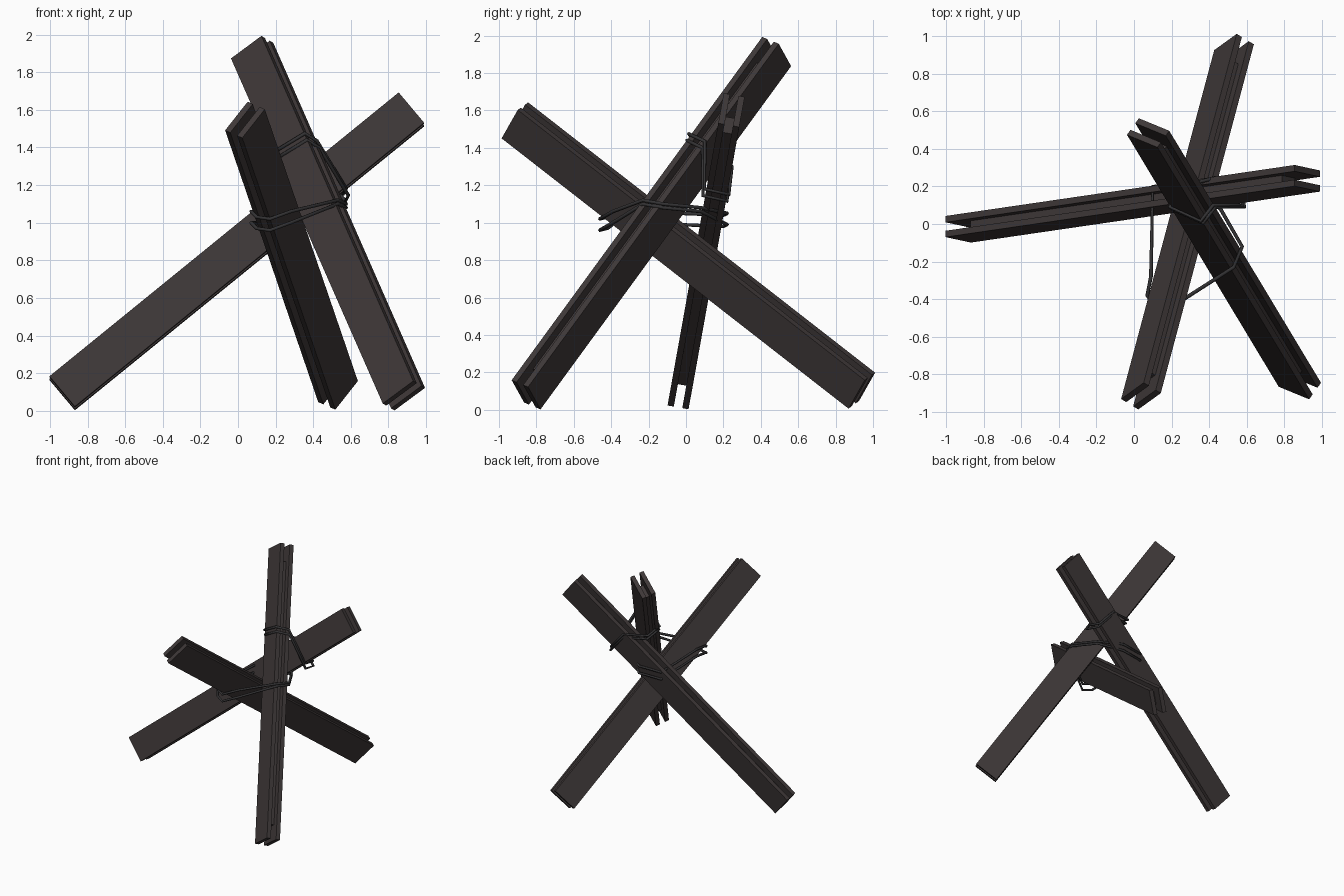
import bpy, bmesh
from mathutils import Vector, Matrix

if "Cube" in bpy.data.objects:
    bpy.data.objects.remove(bpy.data.objects["Cube"])


def material(name, col):
    m = bpy.data.materials.new(name)
    m.diffuse_color = (*col, 1)
    m.use_nodes = True
    m.node_tree.nodes["Principled BSDF"].inputs["Base Color"].default_value = m.diffuse_color
    return m


STEEL = material("dark_brown_steel", (0.048, 0.039, 0.039))
WIRE = material("dark_wire", (0.034, 0.033, 0.035))

WIDTH, DEPTH = 0.212, 0.114      # beam section
FLANGE, WEB = 0.034, 0.11        # flange and web thickness
RECESS = 0.13                    # web stops short of the beam ends


def box(bm, size, loc):
    m = Matrix.Translation(loc) @ Matrix.Diagonal((*size, 1))
    bmesh.ops.create_cube(bm, size=1, matrix=m)


def beam(name, low, high, across):
    """H-section beam; 'across' points along the flange width."""
    low, high = Vector(low), Vector(high)
    length = (high - low).length
    a = (high - low).normalized()
    w = Vector(across)
    w = (w - a * w.dot(a)).normalized()
    n = a.cross(w)
    bm = bmesh.new()
    for s in (-1, 1):
        box(bm, (length, WIDTH, FLANGE), (0, 0, s * (DEPTH - FLANGE) / 2))
    box(bm, (length - 2 * RECESS, WEB, DEPTH - 2 * FLANGE + 0.002), (0, 0, 0))
    me = bpy.data.meshes.new(name)
    bm.to_mesh(me)
    bm.free()
    me.materials.append(STEEL)
    ob = bpy.data.objects.new(name, me)
    rot = Matrix((a, w, n)).transposed().to_4x4()
    ob.matrix_world = Matrix.Translation((low + high) / 2) @ rot
    bpy.context.collection.objects.link(ob)


def wire(name, pts, shift=(0, 0, 0)):
    """Closed loop of lashing wire."""
    cu = bpy.data.curves.new(name, 'CURVE')
    cu.dimensions = '3D'
    cu.bevel_depth = 0.01
    cu.bevel_resolution = 1
    sp = cu.splines.new('POLY')
    sp.points.add(len(pts) - 1)
    for p, q in zip(sp.points, pts):
        p.co = (*(Vector(q) + Vector(shift)), 1)
    sp.use_cyclic_u = True
    cu.materials.append(WIRE)
    ob = bpy.data.objects.new(name, cu)
    bpy.context.collection.objects.link(ob)


# three crossed beams
beam("side_beam", (-0.935, -0.028, 0.093), (0.922, 0.243, 1.602), (0.125, -0.03, -0.165))
beam("front_beam", (0.532, 0.94, 0.102), (0.037, -0.915, 1.547), (0.125, 0.10, 0.145))
beam("tall_beam", (0.882, -0.855, 0.08), (0.075, 0.485, 1.915), (0.16, -0.07, 0.108))

# lashing around all three beams
lash = [(0.07, -0.38, 1.06), (0.10, -0.42, 1.03), (0.17, -0.46, 1.02),
        (0.28, -0.39, 1.06), (0.53, -0.23, 1.12), (0.575, -0.12, 1.10),
        (0.46, 0.08, 1.08), (0.30, 0.22, 1.05), (0.10, 0.20, 1.04),
        (0.09, -0.28, 1.06)]
wire("lower_wire_1", lash)
wire("lower_wire_2", [(x, y, z - (0.06 if x < 0.4 else 0.02)) for x, y, z in lash])

# lashing of the tall beam to the side beam
upper = [(0.19, 0.09, 1.375), (0.355, 0.015, 1.475), (0.42, 0.10, 1.435),
         (0.575, 0.10, 1.18), (0.56, 0.23, 1.15), (0.43, 0.245, 1.30),
         (0.23, 0.195, 1.32)]
wire("upper_wire_1", upper)
wire("upper_wire_2", upper, (0.012, -0.01, -0.035))
